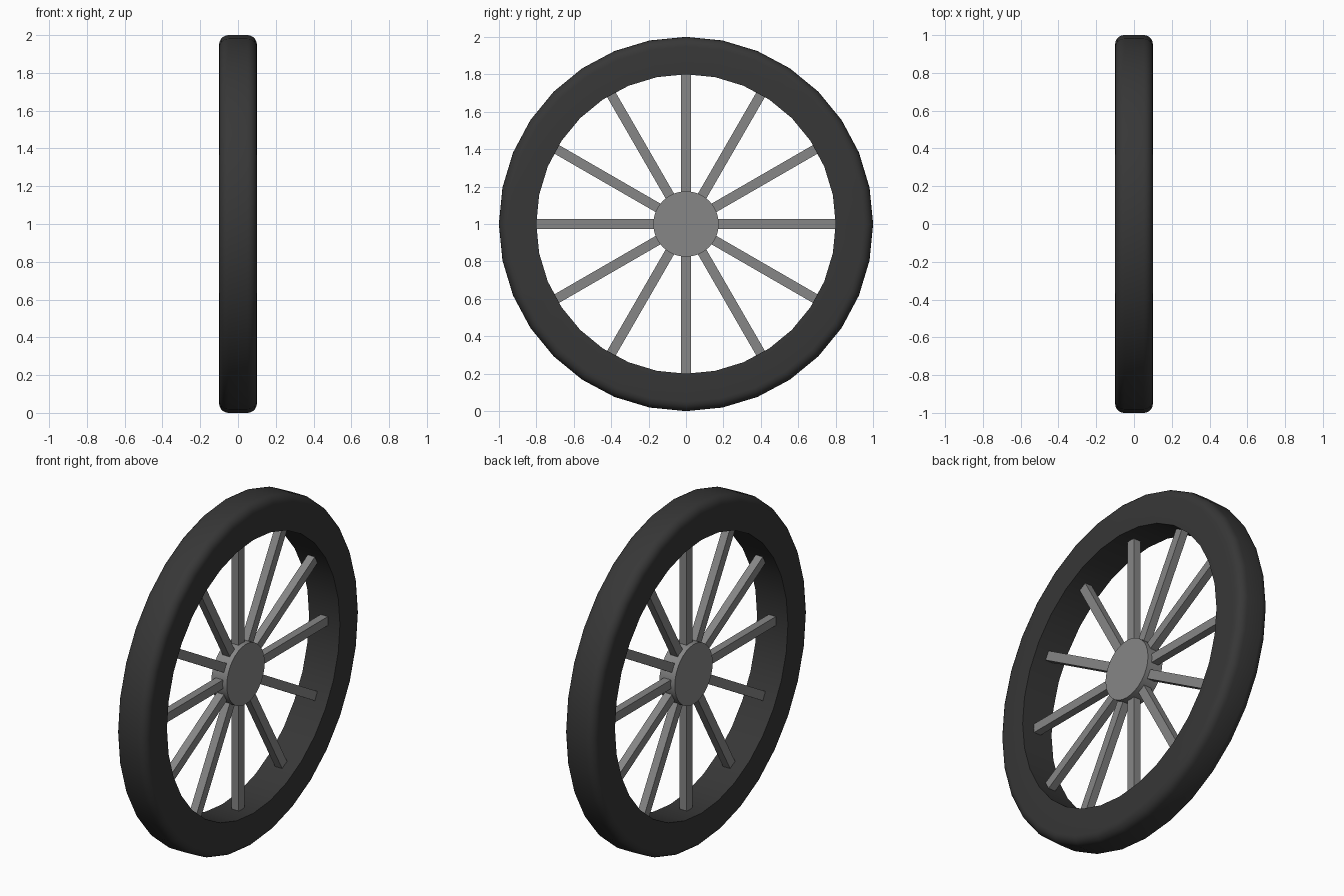
import bpy, math
from mathutils import Matrix

if "Cube" in bpy.data.objects:
    bpy.data.objects.remove(bpy.data.objects["Cube"])

CENTRE_Z = 1.0
SIDES = 32


def material(name, value):
    m = bpy.data.materials.new(name)
    m.diffuse_color = (value, value, value, 1)
    m.use_nodes = True
    m.node_tree.nodes["Principled BSDF"].inputs["Base Color"].default_value = m.diffuse_color
    return m


rubber = material("dark rubber", 0.038)
metal = material("grey metal", 0.24)


def lathe(name, profile, closed, mat):
    """Spin an (x, radius) profile around the wheel axle (x axis)."""
    verts, faces = [], []
    n = len(profile)
    for i in range(SIDES):
        a = 2 * math.pi * i / SIDES
        verts += [(x, r * math.cos(a), CENTRE_Z + r * math.sin(a)) for x, r in profile]
    for i in range(SIDES):
        j = (i + 1) % SIDES
        for k in range(n if closed else n - 1):
            l = (k + 1) % n
            faces.append((i * n + k, i * n + l, j * n + l, j * n + k))
    if not closed:
        faces.append([i * n for i in range(SIDES)][::-1])
        faces.append([i * n + n - 1 for i in range(SIDES)])
    return finish(name, verts, faces, mat, True)


def finish(name, verts, faces, mat, smooth=False):
    import bmesh
    me = bpy.data.meshes.new(name)
    me.from_pydata(verts, [], faces)
    bm = bmesh.new()
    bm.from_mesh(me)
    bmesh.ops.recalc_face_normals(bm, faces=bm.faces)
    bm.to_mesh(me)
    bm.free()
    me.materials.append(mat)
    ob = bpy.data.objects.new(name, me)
    bpy.context.collection.objects.link(ob)
    if smooth:
        bpy.ops.object.select_all(action='DESELECT')
        ob.select_set(True)
        bpy.context.view_layer.objects.active = ob
        bpy.ops.object.shade_smooth_by_angle(angle=math.radians(35))
    return ob


# Tyre: flat sides, sharp inner edges, rounded outer shoulders
R = 0.05
arc = [(0.1 - R + R * math.cos(t), 1 - R + R * math.sin(t))
       for t in (math.pi / 2 * k / 5 for k in range(6))]
profile = [(0.1, 0.8)] + arc + [(-x, r) for x, r in reversed(arc)] + [(-0.1, 0.8)]
lathe("tyre", profile, True, rubber)

# Hub
lathe("hub", [(-0.05, 0.175), (0.05, 0.175)], False, metal)

# Twelve square spokes running from hub to tyre
HX, HY = 0.023, 0.026
BOX = [(0, 1, 3, 2), (4, 6, 7, 5), (0, 4, 5, 1), (2, 3, 7, 6), (0, 2, 6, 4), (1, 5, 7, 3)]
corners = [(x, y, z) for x in (-HX, HX) for y in (-HY, HY) for z in (0.15, 0.802)]
for i in range(12):
    spoke = finish(f"spoke_{i + 1}", corners, BOX, metal)
    spoke.data.transform(Matrix.Translation((0, 0, CENTRE_Z))
                         @ Matrix.Rotation(math.radians(30 * i), 4, 'X'))
